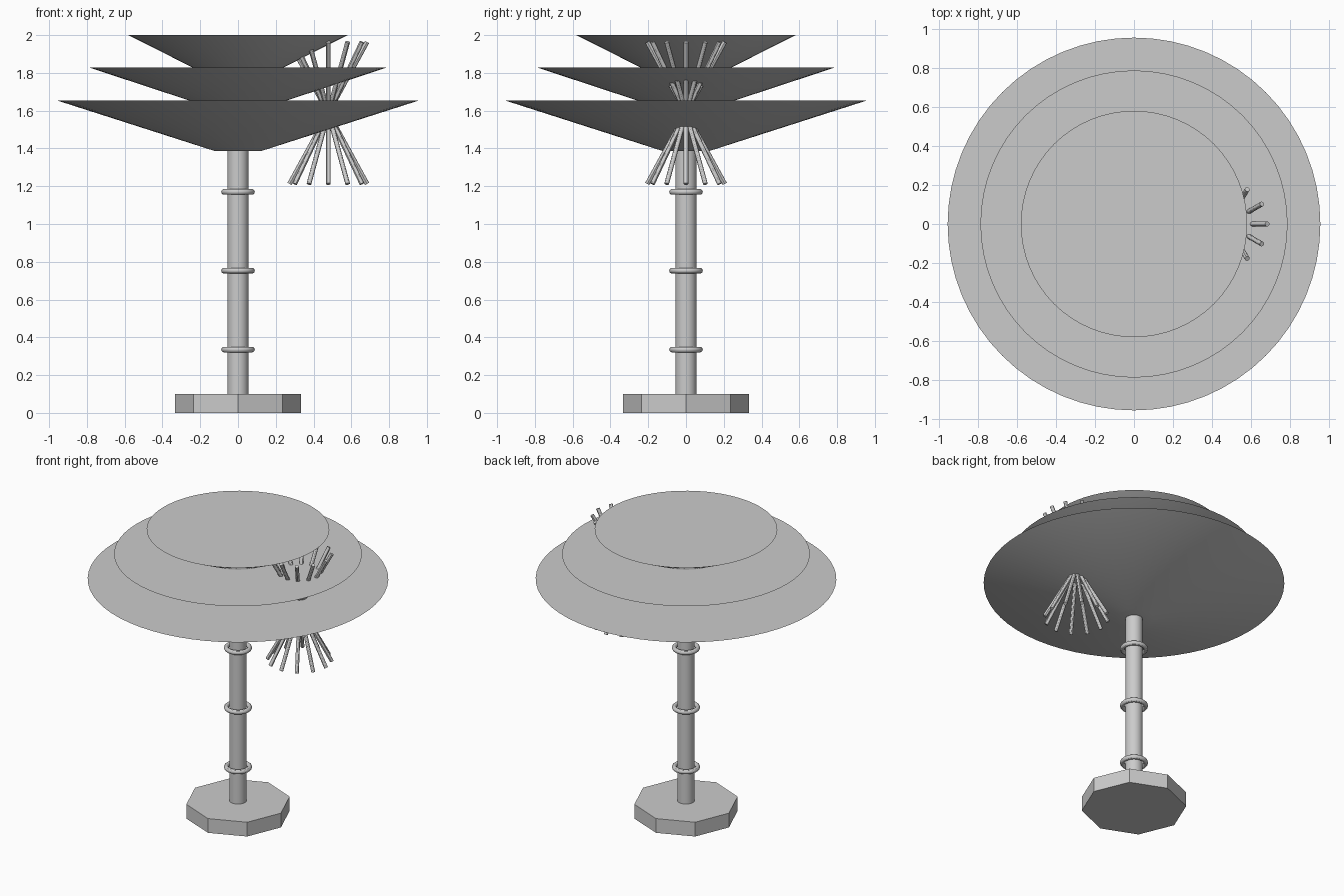
import bpy
from math import pi, sin, cos, radians
from mathutils import Vector

if "Cube" in bpy.data.objects:
    bpy.data.objects.remove(bpy.data.objects["Cube"])


def smooth(obj):
    bpy.ops.object.shade_smooth_by_angle(angle=radians(30))
    return obj


def frustum(name, r_low, r_high, z_low, z_high, sides=64):
    bpy.ops.mesh.primitive_cone_add(vertices=sides, radius1=r_low, radius2=r_high,
                                    depth=z_high - z_low,
                                    location=(0, 0, (z_low + z_high) / 2))
    obj = bpy.context.object
    obj.name = name
    return obj


# Octagonal base, with corners on the axes
frustum("base", 0.333, 0.333, 0, 0.10, sides=8)

# Trunk with three rings
smooth(frustum("trunk", 0.0555, 0.0555, 0.10, 1.42, sides=32))
for i, z in enumerate((0.335, 0.753, 1.17)):
    bpy.ops.mesh.primitive_torus_add(major_radius=0.074, minor_radius=0.015,
                                     major_segments=48, minor_segments=12,
                                     location=(0, 0, z))
    bpy.context.object.name = f"trunk_ring_{i + 1}"
    smooth(bpy.context.object)

# Three stacked flaring tiers with flat tops
tiers = (("lower_tier", 0.125, 0.955, 1.387, 1.653),
         ("middle_tier", 0.125, 0.787, 1.61, 1.828),
         ("upper_tier", 0.125, 0.58, 1.77, 2.0))
for tier in tiers:
    smooth(frustum(*tier))

# Spray of twelve rods crossing at one point
center = Vector((0.478, 0, 1.588))
tilt, half_length = 0.5, 0.428
for i in range(12):
    a = i * pi / 6
    axis = Vector((sin(tilt) * cos(a), sin(tilt) * sin(a), cos(tilt)))
    bpy.ops.mesh.primitive_cylinder_add(vertices=12, radius=0.0125, depth=2 * half_length,
                                        location=center,
                                        rotation=axis.to_track_quat('Z', 'Y').to_euler())
    bpy.context.object.name = f"spray_rod_{i + 1}"
    smooth(bpy.context.object)
